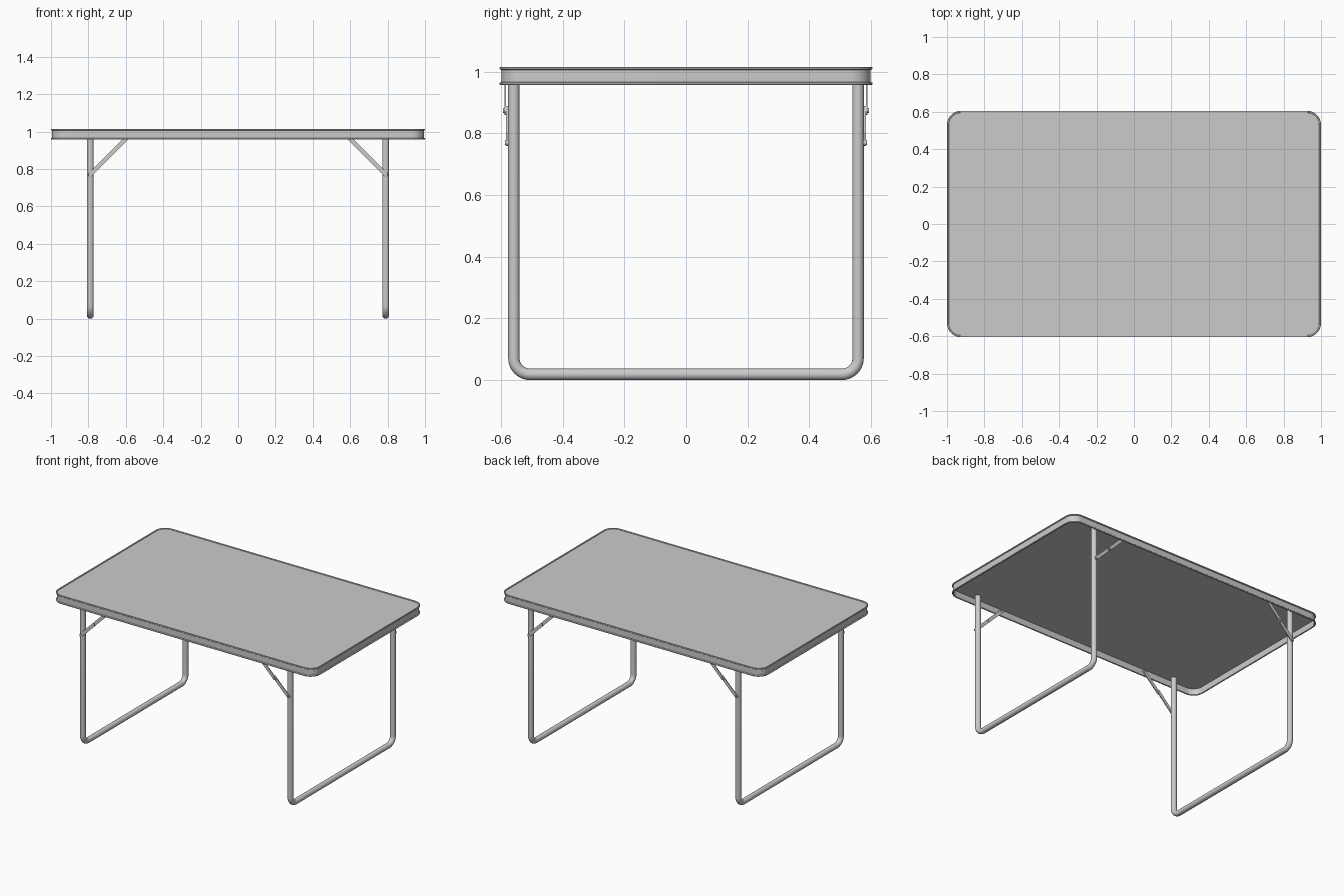
import bpy, bmesh, math
from mathutils import Vector, Matrix

if "Cube" in bpy.data.objects:
    bpy.data.objects.remove(bpy.data.objects["Cube"])

HX, HY, R = 1.0, 0.605, 0.075      # outer half sizes and corner radius of the top
LEG_X, LEG_Y, TUBE = 0.79, 0.558, 0.0185


def make_object(name, bm, smooth=True):
    bmesh.ops.recalc_face_normals(bm, faces=bm.faces)
    me = bpy.data.meshes.new(name)
    bm.to_mesh(me)
    bm.free()
    ob = bpy.data.objects.new(name, me)
    bpy.context.collection.objects.link(ob)
    if smooth:
        bpy.ops.object.select_all(action='DESELECT')
        ob.select_set(True)
        bpy.context.view_layer.objects.active = ob
        bpy.ops.object.shade_smooth_by_angle(angle=math.radians(40))
    return ob


def outline(inset, z, steps=12):
    """Rounded rectangle, inset from the outer size of the top."""
    pts = []
    for q, (sx, sy) in enumerate([(1, 1), (-1, 1), (-1, -1), (1, -1)]):
        for i in range(steps + 1):
            a = (q + i / steps) * math.pi / 2
            r = R - inset
            pts.append(Vector((sx * (HX - R) + r * math.cos(a),
                               sy * (HY - R) + r * math.sin(a), z)))
    return pts


def skin(bm, rings, closed=False, caps=False):
    loops = [[bm.verts.new(p) for p in ring] for ring in rings]
    n = len(loops[0])
    pairs = list(zip(loops, loops[1:])) + ([(loops[-1], loops[0])] if closed else [])
    for a, b in pairs:
        for i in range(n):
            j = (i + 1) % n
            bm.faces.new((a[i], a[j], b[j], b[i]))
    if caps:
        bm.faces.new(loops[0])
        bm.faces.new(loops[-1])


# Channel rim: rounded lip at top and bottom, recessed band between
profile = [(0.010, 1.013), (0.008, 1.015), (0.002, 1.015), (0, 1.013), (0, 1.009),
           (0.002, 1.007), (0.006, 1.006), (0.006, 0.966), (0.002, 0.965), (0, 0.963),
           (0, 0.959), (0.002, 0.957), (0.008, 0.957), (0.010, 0.959)]
bm = bmesh.new()
skin(bm, [outline(d, z) for d, z in profile], closed=True)
make_object("tabletop_rim", bm)

# Thin panel, open underneath
bm = bmesh.new()
skin(bm, [outline(0.009, z) for z in (1.0, 1.010)], caps=True)
make_object("tabletop_panel", bm)


# U-shaped tube legs
def leg_frame(name, x):
    bend, z0, ztop = 0.052, TUBE, 1.002
    path = [(-LEG_Y, ztop, 0)]           # y, z, heading measured from straight down
    for side in (-1, 1):
        for i in range(11):
            t = i / 10 * math.pi / 2 + (0 if side < 0 else math.pi / 2)
            path.append((side * (LEG_Y - bend) - bend * math.cos(t),
                         z0 + bend - bend * math.sin(t), t))
    path.append((LEG_Y, ztop, math.pi))
    rings = []
    for y, z, t in path:
        out = Vector((0, -math.cos(t), -math.sin(t)))
        rings.append([Vector((x, y, z)) + TUBE * (math.cos(a) * Vector((1, 0, 0)) + math.sin(a) * out)
                      for a in (k * math.tau / 24 for k in range(24))])
    bm = bmesh.new()
    skin(bm, rings, caps=True)
    make_object(name, bm)


# Flat bar with rounded ends lying in an x-z plane
def bar(bm, p, q, y0, y1, w):
    d = math.atan2(q[1] - p[1], q[0] - p[0])
    pts = []
    for c, start in ((q, d - math.pi / 2), (p, d + math.pi / 2)):
        for i in range(9):
            a = start + i * math.pi / 8
            pts.append((c[0] + w * math.cos(a), c[1] + w * math.sin(a)))
    skin(bm, [[Vector((x, y, z)) for x, z in pts] for y in (y0, y1)], caps=True)


def rivet(bm, x, z, y0, y1, r):
    m = Matrix.Translation((x, (y0 + y1) / 2, z)) @ Matrix.Rotation(math.pi / 2, 4, 'X')
    bmesh.ops.create_cone(bm, cap_ends=True, segments=16, radius1=r, radius2=r,
                          depth=abs(y1 - y0), matrix=m)


# Two-piece folding braces, joined by rivets
def brace(name, sx, sy):
    bm = bmesh.new()
    bar(bm, (sx * 0.79, 0.77), (sx * 0.682, 0.878), sy * 0.577, sy * 0.583, 0.011)
    bar(bm, (sx * 0.690, 0.870), (sx * 0.575, 0.985), sy * 0.583, sy * 0.589, 0.011)
    rivet(bm, sx * 0.686, 0.874, sy * 0.574, sy * 0.594, 0.008)
    rivet(bm, sx * 0.79, 0.77, sy * 0.565, sy * 0.587, 0.008)
    rivet(bm, sx * 0.575, 0.985, sy * 0.580, sy * 0.597, 0.008)
    make_object(name, bm)


for sx, xn in ((-1, "left"), (1, "right")):
    leg_frame(xn + "_leg_frame", sx * LEG_X)
    for sy, yn in ((-1, "front"), (1, "back")):
        brace(f"{yn}_{xn}_brace", sx, sy)
